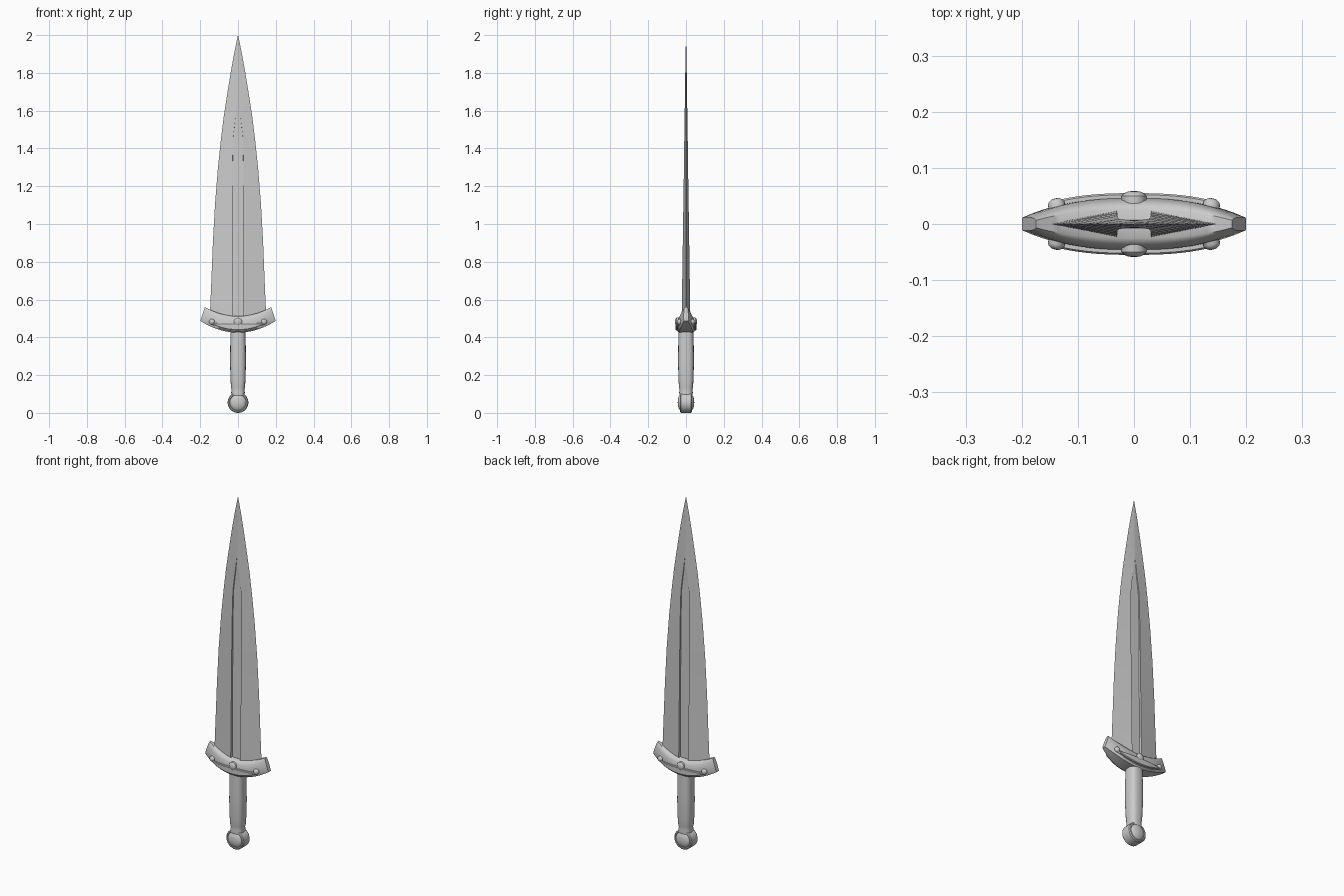
import bpy, bmesh, math
from mathutils import Matrix, Vector

cube = bpy.data.objects.get("Cube")
if cube:
    bpy.data.objects.remove(cube)

steel = bpy.data.materials.new("grey_steel")
steel.use_nodes = True
GREY = (0.6, 0.6, 0.6, 1)
steel.diffuse_color = GREY
steel.node_tree.nodes["Principled BSDF"].inputs["Base Color"].default_value = GREY


def finish(name, bm, angle=35):
    """Turn a bmesh into a shaded object."""
    bmesh.ops.recalc_face_normals(bm, faces=bm.faces)
    mesh = bpy.data.meshes.new(name)
    bm.to_mesh(mesh)
    bm.free()
    mesh.materials.append(steel)
    obj = bpy.data.objects.new(name, mesh)
    bpy.context.collection.objects.link(obj)
    bpy.ops.object.select_all(action="DESELECT")
    obj.select_set(True)
    bpy.context.view_layer.objects.active = obj
    bpy.ops.object.shade_smooth_by_angle(angle=math.radians(angle))
    return obj


def loft(name, rings, angle=35):
    """Skin a row of closed rings and cap both ends."""
    bm = bmesh.new()
    rows = [[bm.verts.new(p) for p in ring] for ring in rings]
    n = len(rows[0])
    for a, b in zip(rows, rows[1:]):
        for i in range(n):
            j = (i + 1) % n
            bm.faces.new((a[i], a[j], b[j], b[i]))
    bm.faces.new(rows[0])
    bm.faces.new(rows[-1])
    return finish(name, bm, angle)


def lathe(name, profile, place, steps=32):
    """Spin (radius, height) points about z, then place the result."""
    bm = bmesh.new()
    verts = [bm.verts.new((r, 0, h)) for r, h in profile]
    edges = [bm.edges.new(pair) for pair in zip(verts, verts[1:])]
    bmesh.ops.spin(bm, geom=verts + edges, cent=(0, 0, 0), axis=(0, 0, 1),
                   angle=math.tau, steps=steps)
    bmesh.ops.remove_doubles(bm, verts=bm.verts, dist=0.0002)
    bm.transform(place)
    return finish(name, bm)


# Blade: tapering diamond with a fuller that closes to a point on each side
def blade_ring(z, width, thick, groove):
    floor = thick * 0.35 if groove > 0.001 else thick
    half = [(width, 0), (groove, thick), (groove * 0.98, floor)]
    back = half + [(-x, y) for x, y in reversed(half)]
    front = [(x, -y) for x, y in reversed(back[1:-1])]
    return [(x, y, z) for x, y in back + front]


blade_rows = [
    (0.47, 0.152, 0.024, 0.030), (0.56, 0.147, 0.022, 0.030),
    (0.70, 0.141, 0.020, 0.030), (0.90, 0.133, 0.017, 0.030),
    (1.10, 0.122, 0.014, 0.030), (1.30, 0.106, 0.011, 0.029),
    (1.46, 0.089, 0.009, 0.026), (1.58, 0.074, 0.007, 0.012),
    (1.67, 0.060, 0.006, 0.0005), (1.80, 0.039, 0.004, 0.0005),
    (1.90, 0.021, 0.002, 0.0004), (2.00, 0.0005, 0.0003, 0.0002),
]
loft("blade", [blade_ring(*row) for row in blade_rows], 12)


# Guard: upswept crescent, fat in the middle and slim at the tips
def guard_depth(t):
    return 0.012 + 0.034 * (1 - abs(t) ** 2.6)


def guard_ring(t):
    low = Vector((0.2 * t, 0, 0.425 + 0.062 * t * t))
    top = Vector((0.175 * t, 0, 0.512 + 0.048 * t * t))
    side = [(0, 0.8), (0.1, 1), (0.55, 1), (0.8, 0.9), (0.94, 0.75), (1, 0.55)]
    loop = side + [(v, -k) for v, k in reversed(side)]
    return [low.lerp(top, v) + Vector((0, k * guard_depth(t), 0)) for v, k in loop]


SPAN = 24
loft("guard", [guard_ring(i / SPAN * 2 - 1) for i in range(SPAN + 1)], 40)


# Crescent plates and domed rivets on both faces of the guard
def plate_ring(x, side):
    y = guard_depth(x / 0.2)
    low, top = 0.437 + 0.034 * (x / 0.145) ** 2, 0.475
    inset = min(0.004, (top - low) / 3)
    pts = [(y - 0.008, low), (y + 0.006, low), (y + 0.009, low + inset),
           (y + 0.009, top - inset), (y + 0.006, top), (y - 0.008, top)]
    return [(x, side * py, z) for py, z in pts]


rivet_shape = [(0, 0.013), (0.45, 0.012), (0.8, 0.009), (1, 0.004), (1, -0.012), (0, -0.012)]
for side, label in ((-1, "front"), (1, "back")):
    loft(label + "_guard_plate",
         [plate_ring((i / SPAN * 2 - 1) * 0.145, side) for i in range(SPAN + 1)])
    for x, radius, spot in ((-0.138, 0.015, "right"), (0, 0.022, "middle"), (0.138, 0.015, "left")):
        y = guard_depth(x / 0.2)
        slope = math.atan2(guard_depth((x - 0.01) / 0.2) - guard_depth((x + 0.01) / 0.2), 0.02)
        place = (Matrix.Translation((x, side * y, 0.482))
                 @ Matrix.Rotation(-side * slope, 4, "Z")
                 @ Matrix.Rotation(-side * math.pi / 2, 4, "X"))
        lathe(f"{label}_{spot}_rivet", [(r * radius, h) for r, h in rivet_shape], place, 20)


# Grip: rounded square section, waisted at the pommel
def grip_ring(z, radius, sides=32):
    ring = []
    for i in range(sides):
        a = math.tau * i / sides
        c, s = math.cos(a), math.sin(a)
        ring.append((radius * math.copysign(abs(c) ** 0.75, c),
                     radius * math.copysign(abs(s) ** 0.75, s), z))
    return ring


grip_rows = [(0.085, 0.034), (0.108, 0.036), (0.118, 0.034), (0.135, 0.037), (0.18, 0.040),
             (0.27, 0.042), (0.36, 0.041), (0.44, 0.039)]
loft("grip", [grip_ring(*row) for row in grip_rows])

# Pommel: disc facing front and back with a rim and domed centres
half = [(0, 0.044), (0.018, 0.0425), (0.032, 0.038), (0.041, 0.032),
        (0.043, 0.029), (0.046, 0.032), (0.051, 0.031), (0.055, 0.026)]
pommel_shape = half + [(r, -h) for r, h in reversed(half)]
lathe("pommel", pommel_shape,
      Matrix.Translation((0, 0, 0.055)) @ Matrix.Rotation(math.pi / 2, 4, "X"), 40)
